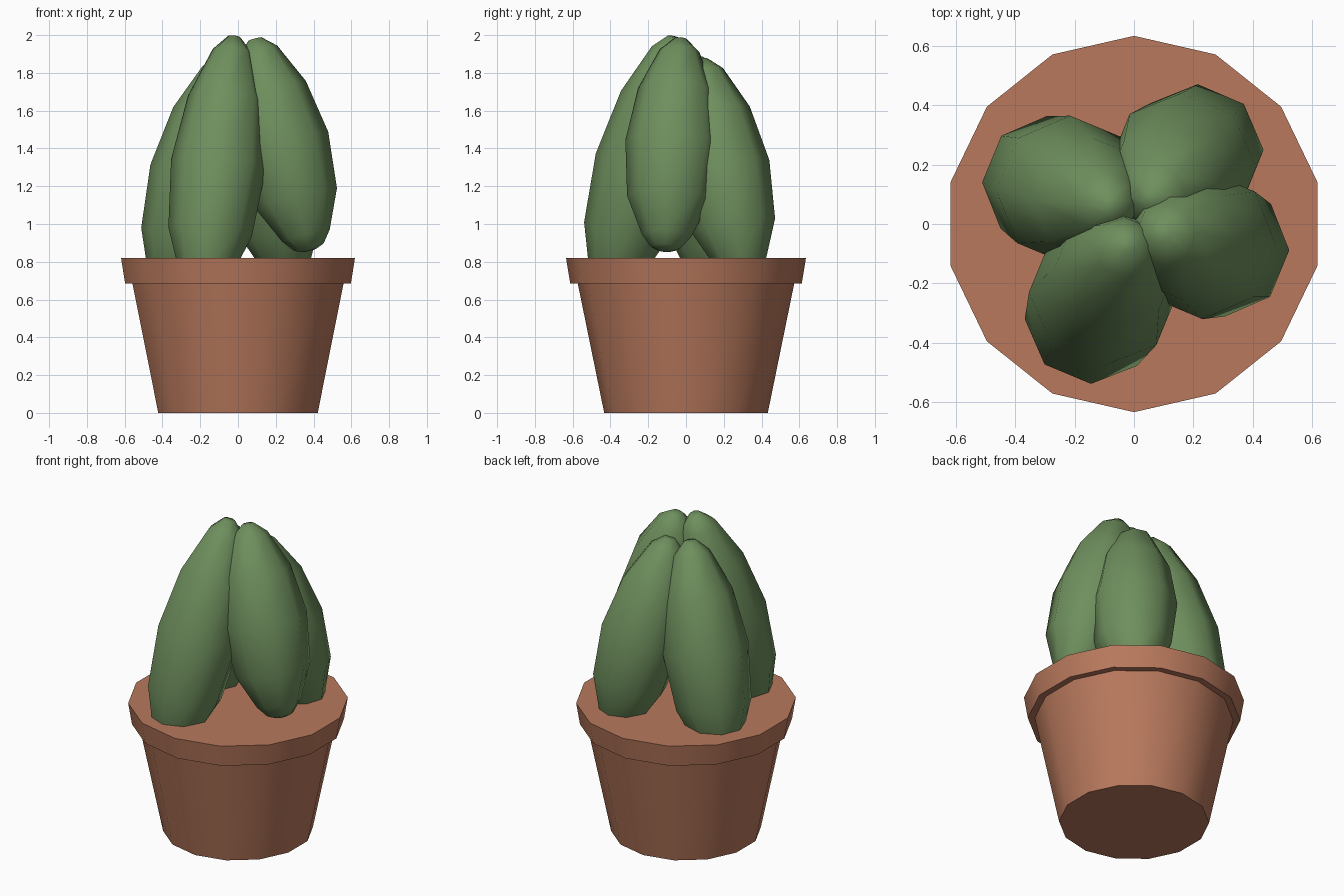
import bpy, bmesh, math
from mathutils import Vector

if "Cube" in bpy.data.objects:
    bpy.data.objects.remove(bpy.data.objects["Cube"])


def material(name, rgb):
    m = bpy.data.materials.new(name)
    m.diffuse_color = (*rgb, 1)
    m.use_nodes = True
    m.node_tree.nodes["Principled BSDF"].inputs["Base Color"].default_value = m.diffuse_color
    return m


GREEN = material("cactus_green", (0.157, 0.275, 0.11))
CLAY = material("terracotta", (0.48, 0.19, 0.108))


def lathe(name, profile, sides, phase, mat, angle, place=lambda v: v):
    """Closed turned body: profile is (radius, height) from bottom to top."""
    bm = bmesh.new()
    rings = []
    for r, h in profile:
        rings.append([bm.verts.new(place(Vector((
            r * math.cos(phase + math.tau * i / sides),
            r * math.sin(phase + math.tau * i / sides), h))))
            for i in range(sides)])
    for a, b in zip(rings, rings[1:]):
        for i in range(sides):
            j = (i + 1) % sides
            bm.faces.new((a[i], a[j], b[j], b[i]))
    bm.faces.new(rings[0][::-1])
    bm.faces.new(rings[-1])
    bmesh.ops.recalc_face_normals(bm, faces=bm.faces)
    me = bpy.data.meshes.new(name)
    bm.to_mesh(me)
    bm.free()
    me.materials.append(mat)
    ob = bpy.data.objects.new(name, me)
    bpy.context.collection.objects.link(ob)
    bpy.ops.object.select_all(action='DESELECT')
    ob.select_set(True)
    bpy.context.view_layer.objects.active = ob
    bpy.ops.object.shade_smooth_by_angle(angle=math.radians(angle))
    return ob


# Tapered pot with a stepped rim and flat filled top
lathe("pot", [(0.433, 0), (0.573, 0.685), (0.613, 0.685), (0.635, 0.82)],
      14, math.pi / 2, CLAY, 30)

# Cactus lobes: (radius, fraction of length), leaning inward to a shared crown
LOBE = [(0.035, 1.0), (0.08, 0.985), (0.13, 0.93), (0.222, 0.755),
        (0.252, 0.495), (0.205, 0.245), (0.105, 0.055), (0.035, 0.0)]


def lobe(name, top, bottom):
    top, bottom = Vector(top), Vector(bottom)
    axis = top - bottom
    turn = Vector((0, 0, 1)).rotation_difference(axis)
    length = axis.length
    profile = [(r, -f * length) for r, f in LOBE]
    lathe(name, profile, 8, 0, GREEN, 65, lambda v: top + turn @ v)


lobe("front_lobe", (-0.02, -0.06, 1.99), (-0.19, -0.41, 0.62))
lobe("right_lobe", (0.09, -0.03, 1.98), (0.38, -0.11, 0.86))
lobe("back_lobe", (0.06, 0.08, 1.87), (0.27, 0.31, 0.70))
lobe("left_lobe", (-0.07, 0.06, 1.88), (-0.37, 0.17, 0.62))
